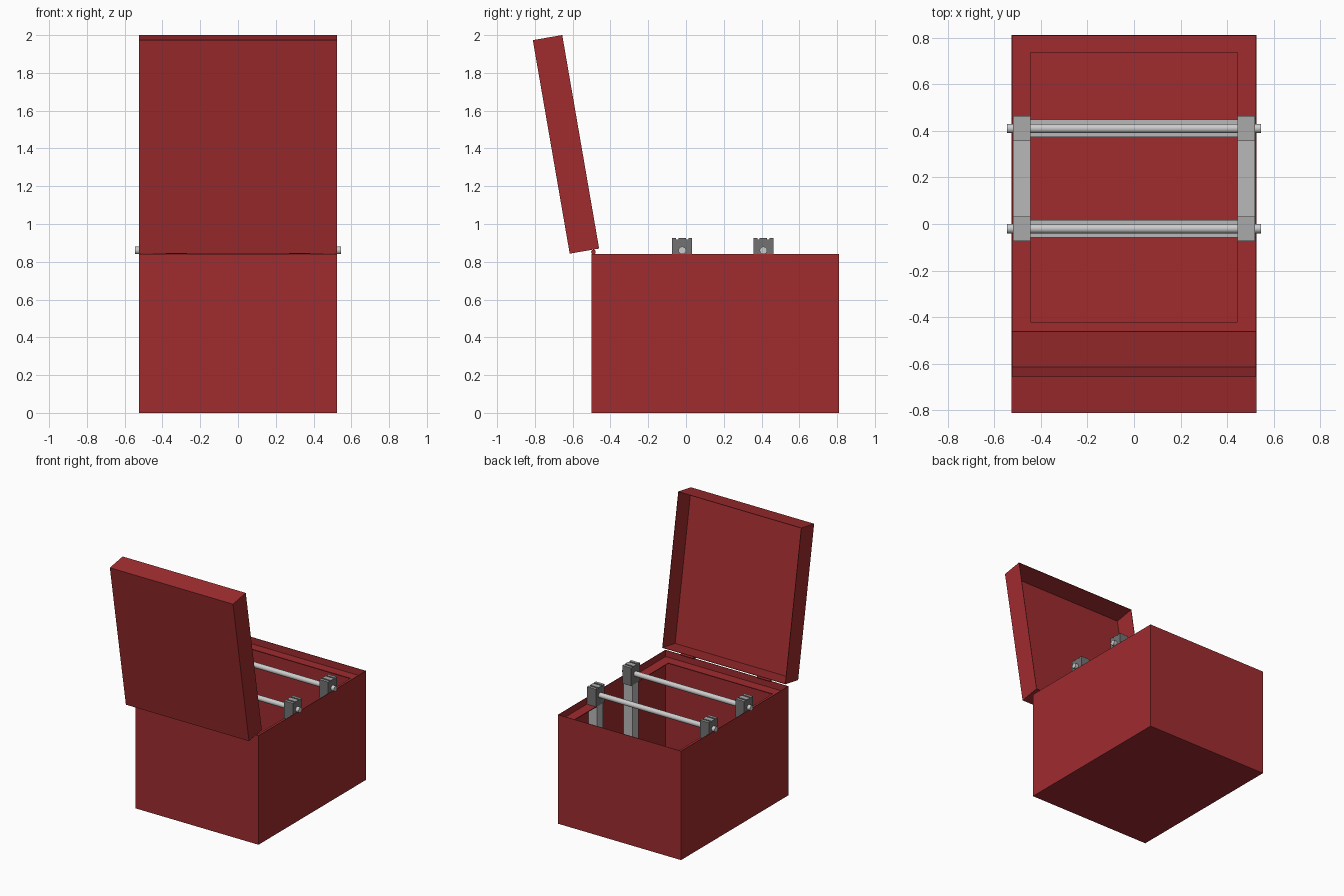
import bpy, bmesh, math
from mathutils import Vector

if "Cube" in bpy.data.objects:
    bpy.data.objects.remove(bpy.data.objects["Cube"], do_unlink=True)


def material(name, rgb):
    m = bpy.data.materials.new(name)
    m.use_nodes = True
    m.diffuse_color = (*rgb, 1)
    m.node_tree.nodes["Principled BSDF"].inputs["Base Color"].default_value = (*rgb, 1)
    return m


RED = material("red paint", (0.35, 0.025, 0.028))
BAR = material("light aluminium", (0.48, 0.48, 0.48))
ROD = material("polished steel", (0.6, 0.6, 0.6))
BLOCK = material("dark grey metal", (0.17, 0.17, 0.17))
BLOCK_TOP = material("machined grey", (0.40, 0.40, 0.40))


def finish(bm, name, *mats):
    bmesh.ops.recalc_face_normals(bm, faces=bm.faces)
    me = bpy.data.meshes.new(name)
    bm.to_mesh(me)
    bm.free()
    ob = bpy.data.objects.new(name, me)
    bpy.context.collection.objects.link(ob)
    for m in mats:
        me.materials.append(m)
    return ob


def cuboid(bm, lo, hi):
    lo, hi = Vector(lo), Vector(hi)
    verts = bmesh.ops.create_cube(bm, size=1)["verts"]
    for v in verts:
        v.co = (lo + hi) / 2 + v.co * (hi - lo)


def box(name, lo, hi, mat):
    bm = bmesh.new()
    cuboid(bm, lo, hi)
    return finish(bm, name, mat)


def tray(name, lo, hi, open_dir, mat):
    """Thin-walled box with the face towards open_dir left out."""
    bm = bmesh.new()
    cuboid(bm, lo, hi)
    bmesh.ops.recalc_face_normals(bm, faces=bm.faces)
    opened = [f for f in bm.faces if f.normal.dot(Vector(open_dir)) > 0.9]
    bmesh.ops.delete(bm, geom=opened, context="FACES")
    me = bpy.data.meshes.new(name)
    bm.to_mesh(me)
    bm.free()
    ob = bpy.data.objects.new(name, me)
    bpy.context.collection.objects.link(ob)
    me.materials.append(mat)
    mod = ob.modifiers.new("wall", "SOLIDIFY")
    mod.thickness = 0.005
    mod.offset = -1
    return ob


def rod(name, x, y, z, length, radius, mat):
    bpy.ops.mesh.primitive_cylinder_add(vertices=32, radius=radius, depth=length,
                                        location=(x, y, z), rotation=(0, math.pi / 2, 0))
    ob = bpy.context.object
    ob.name = name
    ob.data.materials.append(mat)
    bpy.ops.object.shade_smooth_by_angle(angle=math.radians(40))
    return ob


W, FRONT, BACK, TOP = 0.525, -0.5, 0.81, 0.84
INNER, LEDGE = 0.445, 0.79
RAILS = {"front": -0.02, "back": 0.41}
SIDES = {"right": -1, "left": 1}

# Case body and its tilted open lid
tray("case_body", (-W, FRONT, 0), (W, BACK, TOP), (0, 0, 1), RED)
lid = tray("lid", (-W, -0.158, 0), (W, 0, 1.147), (0, 1, 0), RED)
lid.location = (0, -0.46, 0.87)
lid.rotation_euler.x = math.radians(9.8)

# Ledge inside the rim, interrupted at the frame
edge = W - 0.004
box("ledge_front", (-edge, FRONT + 0.004, LEDGE - 0.006), (edge, -0.42, LEDGE), RED)
box("ledge_back", (-edge, 0.735, LEDGE - 0.006), (edge, BACK - 0.004, LEDGE), RED)
for side, s in SIDES.items():
    for end, y0, y1 in (("front", -0.42, -0.055), ("back", 0.45, 0.735)):
        xs = sorted((s * INNER, s * edge))
        box(f"ledge_{side}_{end}", (xs[0], y0, LEDGE - 0.006), (xs[1], y1, LEDGE), RED)

# Hinge knuckles
for side, s in SIDES.items():
    rod(f"hinge_{side}", s * 0.325, -0.49, 0.852, 0.11, 0.012, RED)


def shaft_block(name, x0, x1, y):
    """Clamp block with two shallow grooves along its top."""
    half, bottom, top, notch = 0.053, 0.785, 0.925, 0.006
    profile = [(-half, bottom), (half, bottom), (half, top)]
    for c in (0.026, -0.026):
        profile += [(c + notch, top), (c + notch, top - notch),
                    (c - notch, top - notch), (c - notch, top)]
    profile.append((-half, top))
    bm = bmesh.new()
    face = bm.faces.new([bm.verts.new((x0, y + a, z)) for a, z in profile])
    new = bmesh.ops.extrude_face_region(bm, geom=[face])["geom"]
    bmesh.ops.translate(bm, vec=(x1 - x0, 0, 0),
                        verts=[v for v in new if isinstance(v, bmesh.types.BMVert)])
    bmesh.ops.recalc_face_normals(bm, faces=bm.faces)
    for f in bm.faces:
        f.material_index = 1 if f.normal.z > 0.9 else 0
    finish(bm, name, BLOCK, BLOCK_TOP)


# Inner frame: floor bars, posts, clamp blocks and shafts
B = 0.0375
for end, y in RAILS.items():
    box(f"cross_bar_{end}", (-INNER, y - B, 0.006), (INNER, y + B, 0.08), BAR)
    rod(f"shaft_{end}", 0, y, 0.86, 1.09, 0.02, ROD)
    for side, s in SIDES.items():
        x0, x1 = sorted((s * INNER, s * 0.519))
        box(f"post_{side}_{end}", (x0, y - B, 0.006), (x1, y + B, 0.785), BAR)
        shaft_block(f"shaft_block_{side}_{end}", x0, x1, y)
for side, s in SIDES.items():
    x0, x1 = sorted((s * INNER, s * 0.519))
    box(f"side_bar_{side}", (x0, RAILS["front"] + B, 0.006),
        (x1, RAILS["back"] - B, 0.08), BAR)
